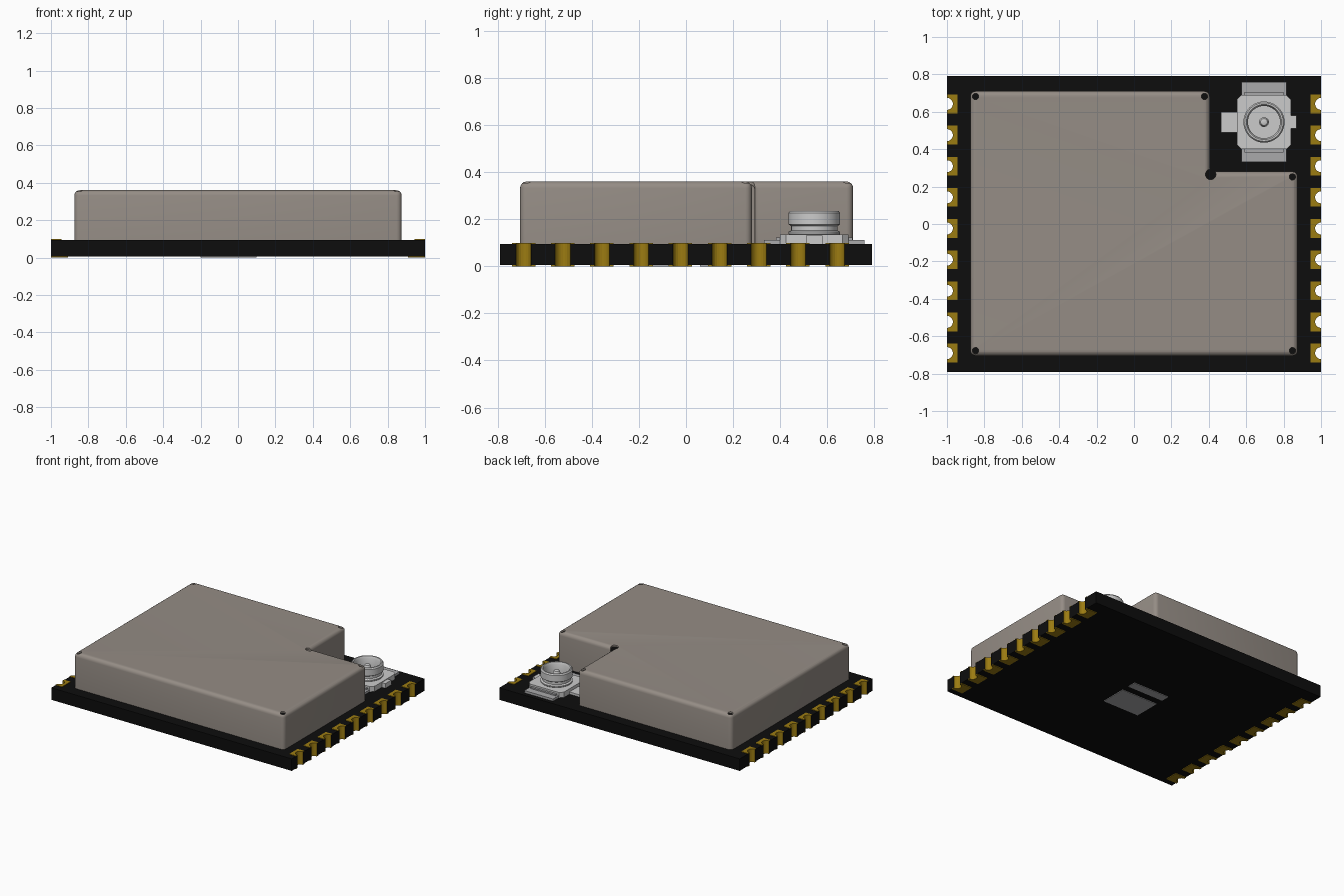
import bpy, bmesh, math
from mathutils import Matrix, Vector

old = bpy.data.objects.get("Cube")
if old:
    bpy.data.objects.remove(old, do_unlink=True)


def material(name, r, g, b):
    m = bpy.data.materials.new(name)
    m.use_nodes = True
    m.diffuse_color = (r, g, b, 1)
    m.node_tree.nodes["Principled BSDF"].inputs["Base Color"].default_value = (r, g, b, 1)
    return m


BLACK = material("board black", 0.004, 0.004, 0.004)
GOLD = material("pad gold", 0.33, 0.20, 0.006)
TAN = material("shield warm grey", 0.30, 0.265, 0.235)
LIGHT = material("connector light grey", 0.60, 0.60, 0.60)
GREY = material("solder tab grey", 0.40, 0.40, 0.41)


def finish(bm, name, *mats, smooth=False):
    bmesh.ops.recalc_face_normals(bm, faces=bm.faces)
    mesh = bpy.data.meshes.new(name)
    bm.to_mesh(mesh)
    bm.free()
    for m in mats:
        mesh.materials.append(m)
    ob = bpy.data.objects.new(name, mesh)
    bpy.context.collection.objects.link(ob)
    if smooth:
        smooth_object(ob)
    return ob


def smooth_object(ob):
    bpy.ops.object.select_all(action="DESELECT")
    ob.select_set(True)
    bpy.context.view_layer.objects.active = ob
    bpy.ops.object.shade_smooth_by_angle(angle=math.radians(35))


def add_prism(bm, pts, z0, z1):
    """Extrude a flat outline from z0 to z1."""
    face = bm.faces.new([bm.verts.new((x, y, z0)) for x, y in pts])
    top = bmesh.ops.extrude_face_region(bm, geom=[face], use_keep_orig=True)["geom"]
    for v in top:
        if isinstance(v, bmesh.types.BMVert):
            v.co.z = z1


def rect(x0, x1, y0, y1):
    return [(x0, y0), (x1, y0), (x1, y1), (x0, y1)]


def plate(name, mat, outline, z0, z1):
    bm = bmesh.new()
    add_prism(bm, outline, z0, z1)
    return finish(bm, name, mat)


def lathe(name, mat, profile, x, y):
    bm = bmesh.new()
    vs = [bm.verts.new((x + r, y, z)) for r, z in profile]
    es = [bm.edges.new(pair) for pair in zip(vs, vs[1:])]
    bmesh.ops.spin(bm, geom=vs + es, cent=(x, y, 0), axis=(0, 0, 1),
                   angle=math.tau, steps=40, use_merge=True)
    bmesh.ops.remove_doubles(bm, verts=bm.verts, dist=0.0005)
    return finish(bm, name, mat, smooth=True)


# Board with half-round edge notches
HALF_Y, Z0, Z1, R = 0.79, 0.005, 0.095, 0.032
rows = [-0.69 + 0.1665 * i for i in range(9)]


def notch(y):
    """Half circle cut into the +x edge, listed upward."""
    angles = [math.pi * i / 10 for i in range(11)]
    return [(1 - R * math.sin(a), y - R * math.cos(a)) for a in angles]


edge = [p for y in rows for p in notch(y)]
right_edge = [(1, -HALF_Y)] + edge + [(1, HALF_Y)]
bm = bmesh.new()
add_prism(bm, right_edge + [(-x, y) for x, y in reversed(right_edge)], Z0, Z1)
bm.normal_update()
for f in bm.faces:
    c = f.calc_center_median()
    # Notch walls are plated
    if abs(f.normal.z) < 0.1 and 0.9 < abs(c.x) < 0.9995:
        f.material_index = 1
finish(bm, "board", BLACK, GOLD)

# Edge pads above and below the board
for name, inner, z0, z1 in (("top_pads", 0.945, Z1, Z1 + 0.004),
                            ("bottom_pads", 0.91, 0, Z0)):
    bm = bmesh.new()
    for y in rows:
        pad = [(inner, y - 0.05), (1, y - 0.05)] + notch(y) + [(1, y + 0.05), (inner, y + 0.05)]
        for side in (1, -1):
            add_prism(bm, [(side * px, py) for px, py in pad], z0, z1)
    finish(bm, name, GOLD)

# Bare contacts under the board
plate("large_bottom_contact", GREY, rect(-0.2, 0.1, -0.2, 0), 0, Z0)
plate("small_bottom_contact", GREY, rect(-0.2, 0.1, 0.06, 0.125), 0, Z0)

# Shield can: L-shaped folded cover
corners = [(-0.875, -0.705), (0.875, -0.705), (0.875, 0.28),
           (0.405, 0.28), (0.405, 0.71), (-0.875, 0.71)]
TOP = 0.36
bm = bmesh.new()
add_prism(bm, corners, Z1, TOP)
bmesh.ops.recalc_face_normals(bm, faces=bm.faces)
bmesh.ops.delete(bm, geom=[f for f in bm.faces if f.normal.z < -0.9], context="FACES_ONLY")
folds = [e for e in bm.edges if max(v.co.z for v in e.verts) > TOP - 0.01]
bmesh.ops.bevel(bm, geom=folds, offset=0.028, segments=4, profile=0.5, affect="EDGES")
shield = finish(bm, "shield_can", TAN)
wall = shield.modifiers.new("sheet thickness", "SOLIDIFY")
wall.thickness = 0.012
wall.offset = -1

# Relief holes where the folds meet
bm = bmesh.new()
for i, (x, y) in enumerate(corners):
    if i == 3:
        cx, cy, r, low = 0.41, 0.265, 0.028, 0.05
    else:
        cx = x - math.copysign(0.028, x)
        cy = y - math.copysign(0.028, y if i != 2 else 1)
        r, low = 0.017, 0.3
    bmesh.ops.create_cone(bm, cap_ends=True, segments=16, radius1=r, radius2=r, depth=0.4 - low,
                          matrix=Matrix.Translation(Vector((cx, cy, (0.4 + low) / 2))))
cutter = finish(bm, "relief_cutter", TAN)
cutter.hide_render = True
cut = shield.modifiers.new("relief holes", "BOOLEAN")
cut.operation = "DIFFERENCE"
cut.solver = "EXACT"
cut.object = cutter
bpy.ops.object.select_all(action="DESELECT")
shield.select_set(True)
bpy.context.view_layer.objects.active = shield
for m in list(shield.modifiers):
    bpy.ops.object.modifier_apply(modifier=m.name)
bpy.data.objects.remove(cutter, do_unlink=True)
smooth_object(shield)

# Coaxial connector: base, solder tabs, socket and pin
CX, CY = 0.695, 0.545
a, b = 0.145, 0.12
octagon = [(a, -b), (a, b), (b, a), (-b, a), (-a, b), (-a, -b), (-b, -a), (b, -a)]
plate("connector_base", LIGHT, [(CX + x, CY + y) for x, y in octagon], Z1, 0.135)
for name, side in (("back_solder_tab", 1), ("front_solder_tab", -1)):
    y0, y1 = sorted((CY + side * 0.14, CY + side * 0.213))
    plate(name, GREY, rect(CX - 0.12, CX + 0.12, y0, y1), Z1, 0.112)
    y0, y1 = sorted((CY + side * 0.14, CY + side * 0.162))
    plate(name + "_step", GREY, rect(CX - 0.105, CX + 0.105, y0, y1), Z1, 0.122)
plate("signal_tab", LIGHT, rect(0.465, 0.552, CY - 0.055, CY + 0.055), Z1, 0.112)
plate("side_lug", LIGHT, rect(0.838, 0.87, CY - 0.035, CY + 0.035), Z1, 0.13)
lathe("connector_socket", LIGHT,
      [(0.104, 0.13), (0.11, 0.138), (0.11, 0.146), (0.098, 0.152), (0.098, 0.17),
       (0.11, 0.178), (0.11, 0.226), (0.103, 0.235), (0.094, 0.235), (0.086, 0.22),
       (0.086, 0.145), (0, 0.145)], CX, CY)
lathe("connector_pin", LIGHT,
      [(0.026, 0.14), (0.026, 0.2), (0.018, 0.214), (0, 0.22)], CX, CY)
